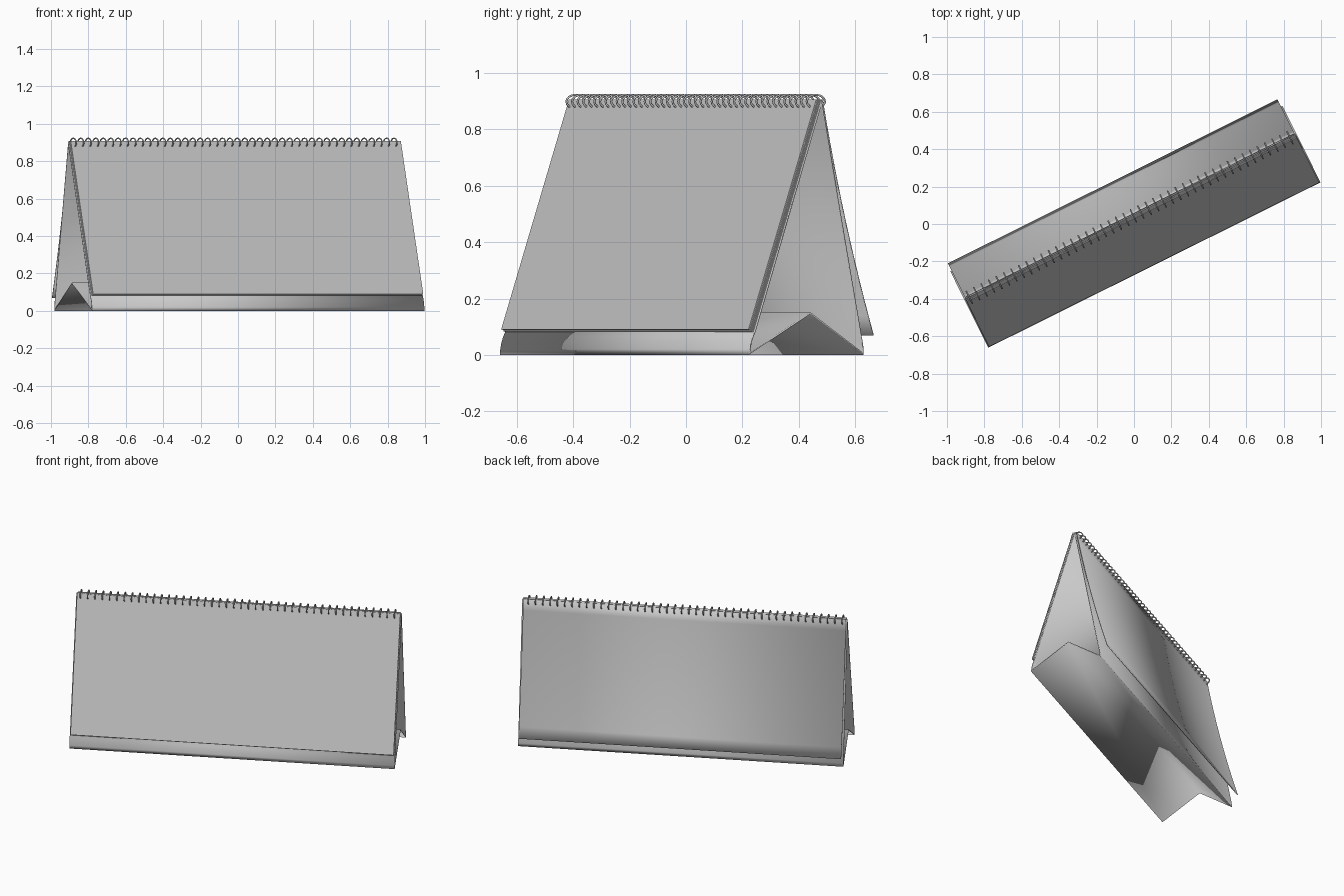
import bpy, math, random
from mathutils import Matrix

if "Cube" in bpy.data.objects:
    bpy.data.objects.remove(bpy.data.objects["Cube"])

random.seed(4)
TURN = Matrix.Rotation(math.radians(26.45), 4, 'Z')   # whole calendar is turned on the table


def ribbon(name, profile, half, thick, closed=False, smooth=False):
    """Sweep a (depth, height) profile along the length, then thicken it."""
    n = len(profile)
    verts = [(s * half, v, z) for v, z in profile for s in (-1, 1)]
    faces = []
    for i in range(n if closed else n - 1):
        j = (i + 1) % n
        faces.append((2 * i, 2 * j, 2 * j + 1, 2 * i + 1))
    mesh = bpy.data.meshes.new(name)
    mesh.from_pydata(verts, [], faces)
    ob = bpy.data.objects.new(name, mesh)
    bpy.context.collection.objects.link(ob)
    ob.matrix_world = TURN
    mod = ob.modifiers.new("thickness", 'SOLIDIFY')
    mod.thickness = thick
    mod.offset = -1
    mod.use_even_offset = True
    if smooth:
        bpy.ops.object.select_all(action='DESELECT')
        ob.select_set(True)
        bpy.context.view_layer.objects.active = ob
        bpy.ops.object.shade_smooth_by_angle(angle=math.radians(30))
    return ob


# Folded card stand: ridge, front lip, raised bottom fold, back
stand = [(0.044, 0.905), (-0.222, 0.085), (-0.231, 0.065), (-0.238, 0.045),
         (-0.243, 0.02), (-0.245, 0.0), (0.0, 0.145), (0.211, 0.0),
         (0.211, 0.02), (0.207, 0.045)]
ribbon("card_stand", stand, 0.992, 0.005, closed=True, smooth=True)

# Stack of front pages with slightly uneven lower edges
for i in range(5):
    off = 0.0042 * i
    low = 0.083 + 0.0015 * i + random.uniform(-0.002, 0.002)
    top_v, low_v = 0.043 - off, -0.226 - off
    ribbon(f"front_page_{i + 1}", [(top_v, 0.907), (low_v, low)],
           0.986 - random.uniform(0, 0.002), 0.003)

# Turned-over page hanging loosely behind the stand
back = []
for k in range(13):
    t = 1 - k / 12
    back.append((0.053 + 0.15 * t + 0.052 * t * t, 0.907 - 0.837 * t))
ribbon("back_page", back, 0.984, 0.004, smooth=True)

# Wire binding: one ring per punched hole
curve = bpy.data.curves.new("wire_binding", 'CURVE')
curve.dimensions = '3D'
curve.bevel_depth = 0.0038
curve.bevel_resolution = 1
RINGS, SIDES = 44, 16
for r in range(RINGS):
    u = -0.963 + 1.915 * r / (RINGS - 1)
    sp = curve.splines.new('POLY')
    sp.points.add(SIDES - 1)
    sp.use_cyclic_u = True
    for k, p in enumerate(sp.points):
        a = 2 * math.pi * k / SIDES
        p.co = (u, 0.041 + 0.036 * math.cos(a), 0.899 + 0.024 * math.sin(a), 1)
wire = bpy.data.objects.new("wire_binding", curve)
bpy.context.collection.objects.link(wire)
wire.matrix_world = TURN
